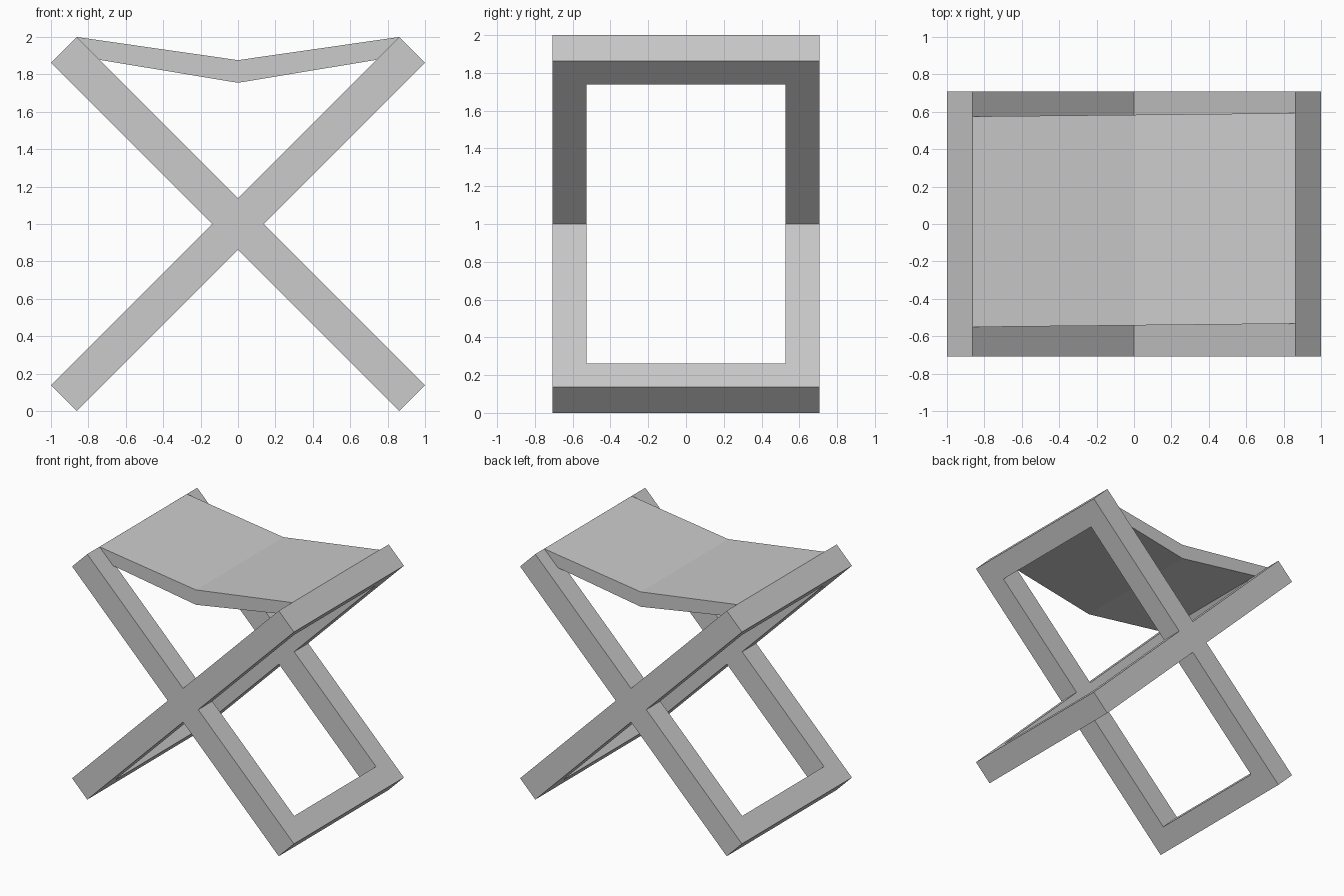
import bpy, bmesh
from math import radians

if "Cube" in bpy.data.objects:
    bpy.data.objects.remove(bpy.data.objects["Cube"])

HALF_DEPTH = 0.708   # half width of the stool in y
THICK = 0.194        # thickness of the frame bars
LENGTH = 2.635       # length of each leg
SIDE, END = 0.181, 0.177   # leg and cross bar widths


def prism(bm, rings):
    """Join equal closed loops of points with quads, one loop to the next."""
    loops = [[bm.verts.new(p) for p in ring] for ring in rings]
    n = len(loops[0])
    for a, b in zip(loops, loops[1:] + loops[:1]):
        for i in range(n):
            bm.faces.new((a[i], a[(i + 1) % n], b[(i + 1) % n], b[i]))


def finish(bm, name):
    bmesh.ops.recalc_face_normals(bm, faces=bm.faces)
    mesh = bpy.data.meshes.new(name)
    bm.to_mesh(mesh)
    bm.free()
    obj = bpy.data.objects.new(name, mesh)
    bpy.context.collection.objects.link(obj)
    return obj


def rect(hx, hy, z):
    return [(-hx, -hy, z), (hx, -hy, z), (hx, hy, z), (-hx, hy, z)]


# Two identical rectangular leg frames crossing at the middle
for name, angle in (("left_leg_frame", 45), ("right_leg_frame", -45)):
    bm = bmesh.new()
    ox, oy = LENGTH / 2, HALF_DEPTH
    ix, iy = ox - END, oy - SIDE
    h = THICK / 2
    prism(bm, [rect(ox, oy, -h), rect(ox, oy, h), rect(ix, iy, h), rect(ix, iy, -h)])
    frame = finish(bm, name)
    frame.location.z = 1
    frame.rotation_euler.y = radians(angle)

# Sagging sling seat, very slightly skewed between the two top bars
bm = bmesh.new()
sections = [  # x, top z, bottom z, front y, back y
    (-0.863, 2.0, 1.898, -0.551, 0.575),
    (0.0, 1.876, 1.755, -0.542, 0.584),
    (0.863, 2.0, 1.898, -0.533, 0.593),
]
loops = [[bm.verts.new(p) for p in ((x, f, b), (x, k, b), (x, k, t), (x, f, t))]
         for x, t, b, f, k in sections]
for a, b in zip(loops, loops[1:]):
    for i in range(4):
        j = (i + 1) % 4
        bm.faces.new((a[i], a[j], b[j], b[i]))
bm.faces.new(loops[0])
bm.faces.new(loops[-1])
finish(bm, "sling_seat")
